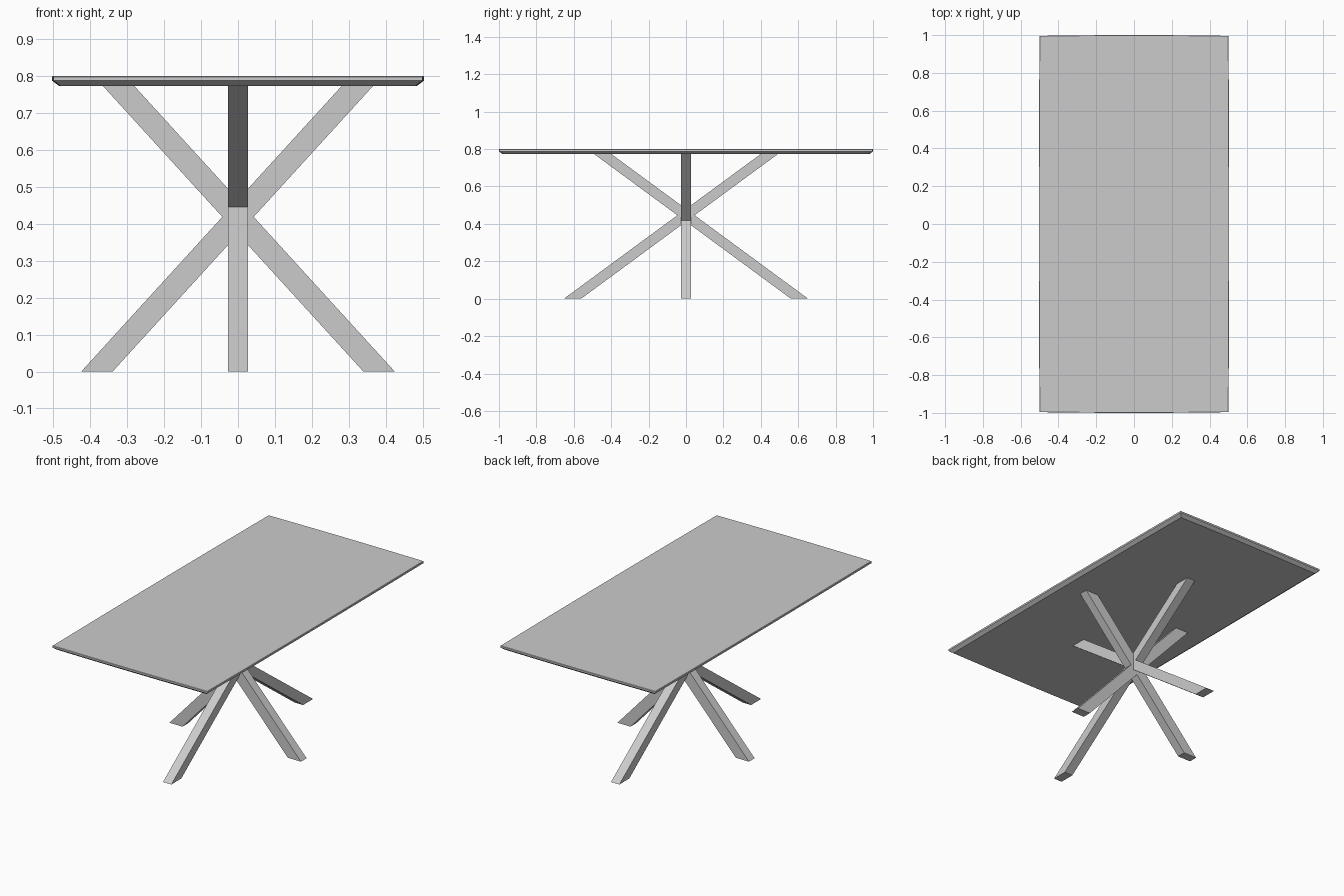
import bpy, bmesh

if "Cube" in bpy.data.objects:
    bpy.data.objects.remove(bpy.data.objects["Cube"])


def finish(name, bm):
    bmesh.ops.recalc_face_normals(bm, faces=bm.faces)
    mesh = bpy.data.meshes.new(name)
    bm.to_mesh(mesh)
    bm.free()
    obj = bpy.data.objects.new(name, mesh)
    bpy.context.collection.objects.link(obj)
    return obj


def outline(hx, hy, bow=0.004, n=12):
    """Rectangle whose four sides bow out very slightly."""
    corners = [(-1, -1), (1, -1), (1, 1), (-1, 1)]
    pts = []
    for (ax, ay), (bx, by) in zip(corners, corners[1:] + corners[:1]):
        for i in range(n):
            u, v = ax + (bx - ax) * i / n, ay + (by - ay) * i / n
            pts.append((u * (hx - bow * v * v), v * (hy - bow * u * u)))
    return pts


# Table top: stacked outlines, with an undercut chamfer below the rim
bm = bmesh.new()
rings = []
for inset, z in [(0.02, 0.773), (0.004, 0.785), (0, 0.788), (0, 0.798), (0.002, 0.8)]:
    rings.append([bm.verts.new((x, y, z)) for x, y in outline(0.504 - inset, 1.0 - inset)])
for lo, hi in zip(rings, rings[1:]):
    for i in range(len(lo)):
        j = (i + 1) % len(lo)
        bm.faces.new((lo[i], lo[j], hi[j], hi[i]))
bm.faces.new(rings[0][::-1])
bm.faces.new(rings[-1])
finish("table_top", bm)


# Slanted leg bars: horizontal cuts at floor and table top
def leg(name, axis, sign, foot, head, half_run, half_width):
    bm = bmesh.new()
    ends = []
    for centre, z in ((-foot, 0), (head, 0.774)):
        ring = []
        for a, b in ((-1, -1), (1, -1), (1, 1), (-1, 1)):
            run, side = sign * (centre + a * half_run), b * half_width
            ring.append(bm.verts.new((run, side, z) if axis == "x" else (side, run, z)))
        ends.append(ring)
    lo, hi = ends
    for i in range(4):
        j = (i + 1) % 4
        bm.faces.new((lo[i], lo[j], hi[j], hi[i]))
    bm.faces.new(lo[::-1])
    bm.faces.new(hi)
    finish(name, bm)


for sign, label in ((1, "a"), (-1, "b")):
    leg("cross_leg_short_" + label, "x", sign, 0.382, 0.324, 0.0425, 0.026)
    leg("cross_leg_long_" + label, "y", sign, 0.607, 0.446, 0.046, 0.027)
